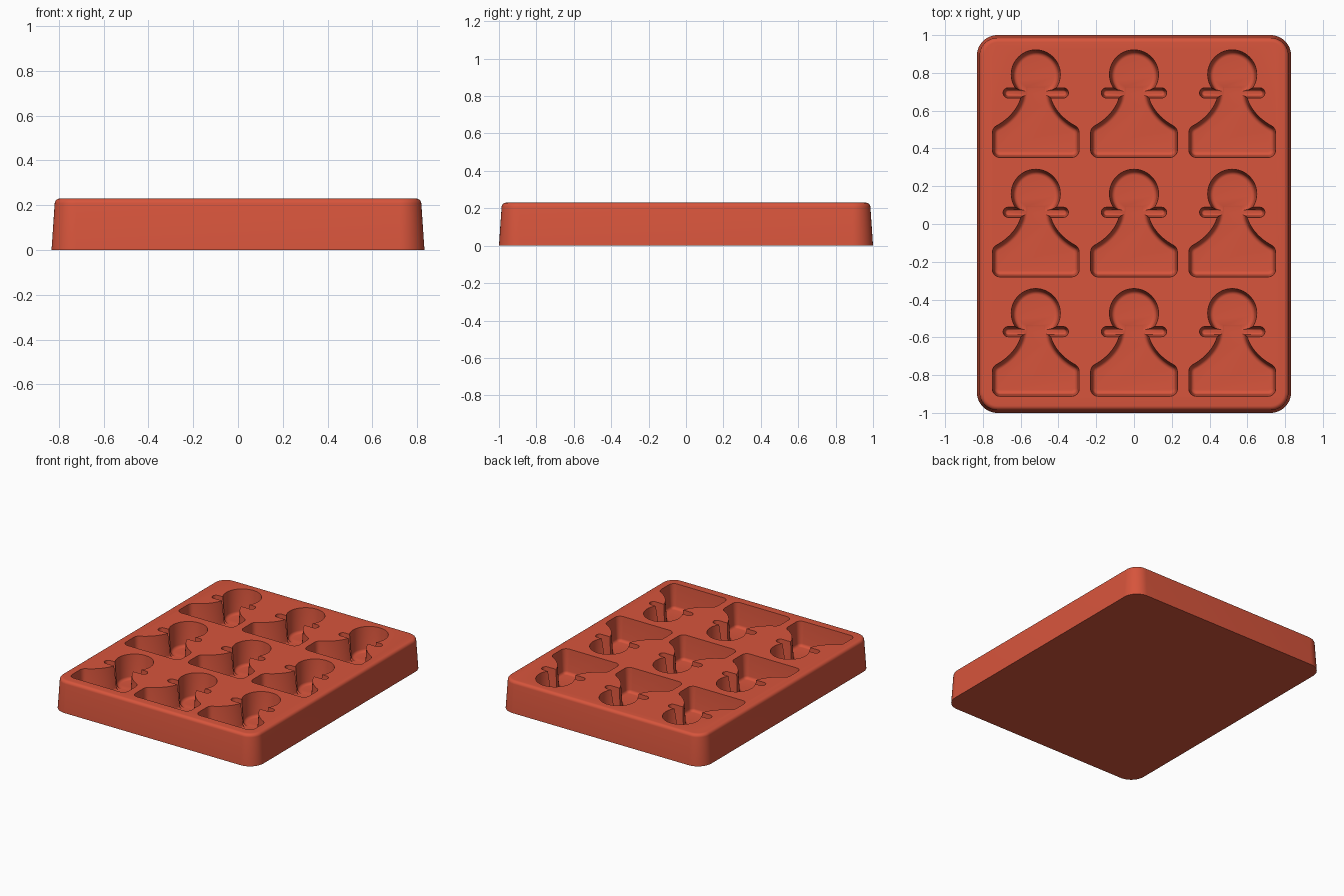
import bpy, bmesh, math
from mathutils import Vector
from mathutils.geometry import interpolate_bezier

HEIGHT = 0.23
DEPTH = 0.18
DRAFT = 0.065

cube = bpy.data.objects.get("Cube")
if cube:
    bpy.data.objects.remove(cube, do_unlink=True)

red = bpy.data.materials.new("terracotta red")
red.use_nodes = True
colour = (0.68, 0.09, 0.045, 1)
red.diffuse_color = colour
bsdf = red.node_tree.nodes["Principled BSDF"]
bsdf.inputs["Base Color"].default_value = colour
bsdf.inputs["Roughness"].default_value = 0.6


def arc(cx, cy, r, start, end, n):
    """Points on an arc, angles in degrees."""
    angles = [math.radians(start + (end - start) * i / n) for i in range(n + 1)]
    return [Vector((cx + r * math.cos(a), cy + r * math.sin(a))) for a in angles]


def inset(points, d):
    """Move a counter-clockwise outline inward by d."""
    result = []
    for i, p in enumerate(points):
        a = (p - points[i - 1]).normalized()
        b = (points[(i + 1) % len(points)] - p).normalized()
        na, nb = Vector((-a.y, a.x)), Vector((-b.y, b.x))
        result.append(p + (na + nb) * (d / (1 + na.dot(nb))))
    return result


def loft(bm, points, levels, offset=(0, 0)):
    """Closed solid through inset copies of an outline; levels are (z, inset)."""
    rings = [[bm.verts.new((p.x + offset[0], p.y + offset[1], z)) for p in inset(points, d)]
             for z, d in levels]
    n = len(points)
    for low, high in zip(rings, rings[1:]):
        for i in range(n):
            j = (i + 1) % n
            bm.faces.new((low[i], low[j], high[j], high[i]))
    bm.faces.new(rings[0][::-1])
    bm.faces.new(rings[-1])


def finish(name, bm):
    bmesh.ops.recalc_face_normals(bm, faces=bm.faces)
    mesh = bpy.data.meshes.new(name)
    bm.to_mesh(mesh)
    bm.free()
    mesh.materials.append(red)
    obj = bpy.data.objects.new(name, mesh)
    bpy.context.collection.objects.link(obj)
    return obj


# Tray: tapered rounded block with a rolled top edge
corner, half_x, half_y = 0.11, 0.832, 1.0
tray_outline = []
for k, (sx, sy) in enumerate([(1, 1), (-1, 1), (-1, -1), (1, -1)]):
    tray_outline += arc(sx * (half_x - corner), sy * (half_y - corner), corner,
                        90 * k, 90 * k + 90, 14)
roll = 0.024
tray_levels = [(0, 0)]
for i in range(7):
    a = math.radians(5 + 85 * i / 6)
    tray_levels.append((HEIGHT - roll * (1 - math.sin(a)),
                        0.014 + roll * (1 - math.cos(a))))
bm = bmesh.new()
loft(bm, tray_outline, tray_levels)
tray = finish("mould_tray", bm)

# Cavity outlines: round head, thin collar, flared body
head = arc(0, 0.16, 0.13, 0, 360, 56)[:-1]
collar = arc(0.146, 0.062, 0.027, -90, 90, 14) + arc(-0.146, 0.062, 0.027, 90, 270, 14)


def flat(x, y):
    return Vector((x, y, 0))


flare = interpolate_bezier(flat(0.208, -0.112), flat(0.13, -0.07),
                           flat(0.08, 0.0), flat(0.075, 0.06), 16)
shoulder = interpolate_bezier(flat(0.23, -0.155), flat(0.23, -0.135),
                              flat(0.224, -0.121), flat(0.208, -0.112), 7)
right = arc(0.19, -0.24, 0.04, -90, 0, 9)
right += [p.to_2d() for p in shoulder + flare[1:]] + [Vector((0.075, 0.12))]
body = right + [Vector((-p.x, p.y)) for p in reversed(right)]


def cavity_levels(depth, fillet):
    levels = [(HEIGHT + 0.03, -0.03 * DRAFT)]
    for i in range(7):
        a = math.radians(90 * i / 6)
        drop = depth - fillet * (1 - math.sin(a))
        levels.append((HEIGHT - drop, drop * DRAFT + fillet * (1 - math.cos(a))))
    return levels


# Cut the nine cavities; floors differ by a hair so that they merge cleanly
parts = [("body_cutter", body, DEPTH, 0.02),
         ("head_cutter", head, DEPTH - 0.0007, 0.02),
         ("collar_cutter", collar, DEPTH - 0.0014, 0.01)]
bpy.context.view_layer.objects.active = tray
tray.select_set(True)
for name, outline, depth, fillet in parts:
    bm = bmesh.new()
    for column in (-1, 0, 1):
        for row in (-1, 0, 1):
            loft(bm, outline, cavity_levels(depth, fillet), (0.52 * column, 0.632 * row))
    cutter = finish(name, bm)
    cutter.hide_render = True
    mod = tray.modifiers.new(name, 'BOOLEAN')
    mod.operation = 'DIFFERENCE'
    mod.solver = 'EXACT'
    mod.object = cutter
    bpy.ops.object.modifier_apply(modifier=mod.name)
    bpy.data.objects.remove(cutter, do_unlink=True)

bpy.ops.object.shade_smooth_by_angle(angle=math.radians(35))
